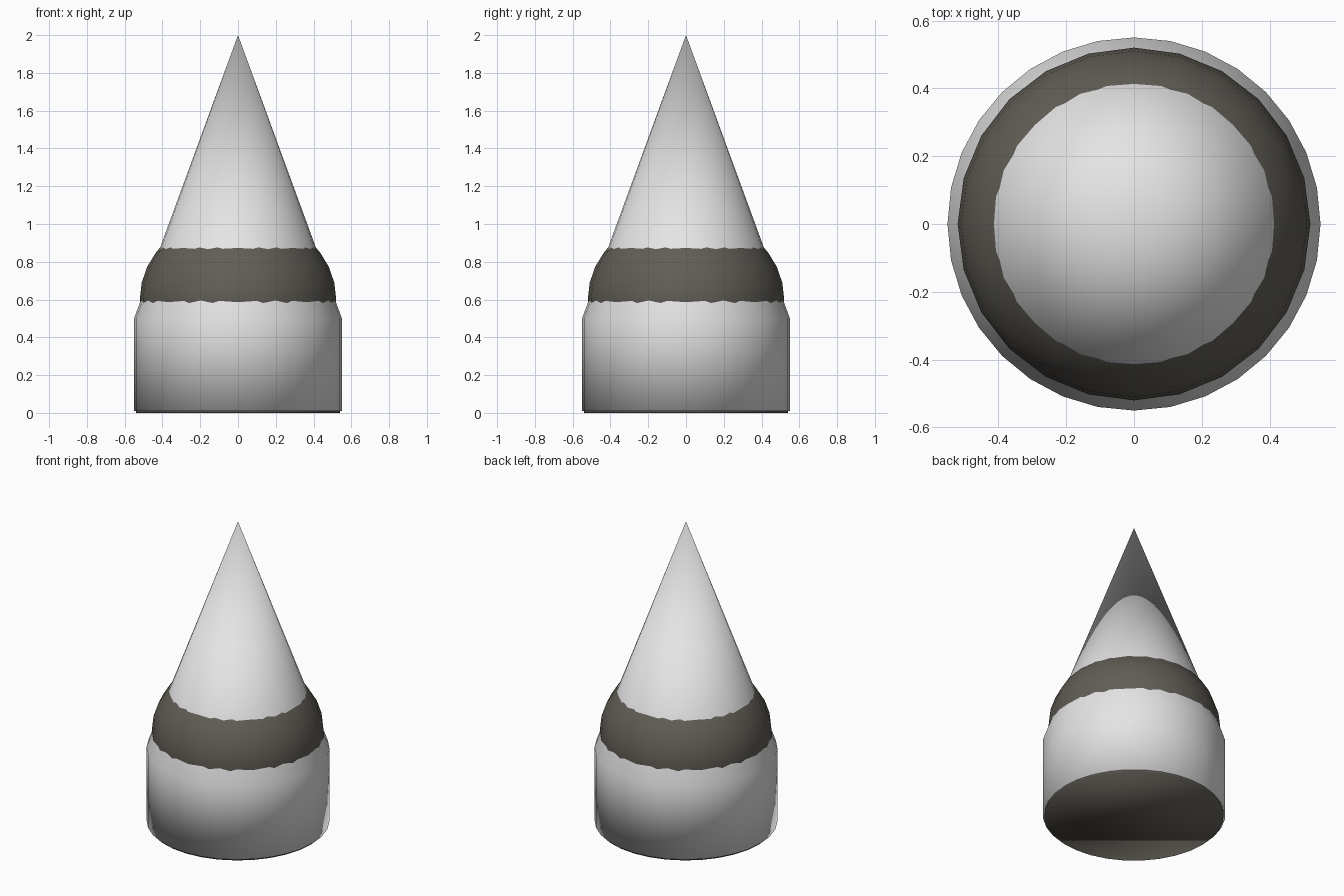
import bpy, bmesh, math
from mathutils import Matrix

if "Cube" in bpy.data.objects:
    bpy.data.objects.remove(bpy.data.objects["Cube"])


def material(name, rgb):
    m = bpy.data.materials.new(name)
    m.diffuse_color = (*rgb, 1)
    m.use_nodes = True
    m.node_tree.nodes["Principled BSDF"].inputs["Base Color"].default_value = m.diffuse_color
    return m


light = material("pale grey", (0.78, 0.78, 0.78))
dark = material("dark brown grey", (0.12, 0.11, 0.093))


def finish(bm, name, mat):
    bmesh.ops.recalc_face_normals(bm, faces=bm.faces)
    for f in bm.faces:
        f.smooth = True
    mesh = bpy.data.meshes.new(name)
    bm.to_mesh(mesh)
    bm.free()
    mesh.materials.append(mat)
    ob = bpy.data.objects.new(name, mesh)
    bpy.context.collection.objects.link(ob)
    return ob


# Body: cylinder wall and pointed cone, smooth all over
N = 32
bm = bmesh.new()
rings = [[bm.verts.new((0.55 * math.cos(2 * math.pi * i / N),
                        0.55 * math.sin(2 * math.pi * i / N), z)) for i in range(N)]
         for z in (0.01, 0.5)]
tip = bm.verts.new((0, 0, 2))
bm.faces.new(rings[0])
for i in range(N):
    j = (i + 1) % N
    bm.faces.new((rings[0][i], rings[0][j], rings[1][j], rings[1][i]))
    bm.faces.new((rings[1][i], rings[1][j], tip))
finish(bm, "body", light)

# Dark band: a rounded ball pushing out through the cone
bm = bmesh.new()
bmesh.ops.create_uvsphere(bm, u_segments=24, v_segments=16, radius=1,
                          matrix=Matrix.Translation((0, 0, 0.6)) @ Matrix.Diagonal((0.52, 0.52, 0.455, 1)))
finish(bm, "band", dark)

# Thin dark base plate
bm = bmesh.new()
bmesh.ops.create_cone(bm, cap_ends=True, segments=N, radius1=0.54, radius2=0.54,
                      depth=0.012, matrix=Matrix.Translation((0, 0, 0.006)))
finish(bm, "base_plate", dark)
